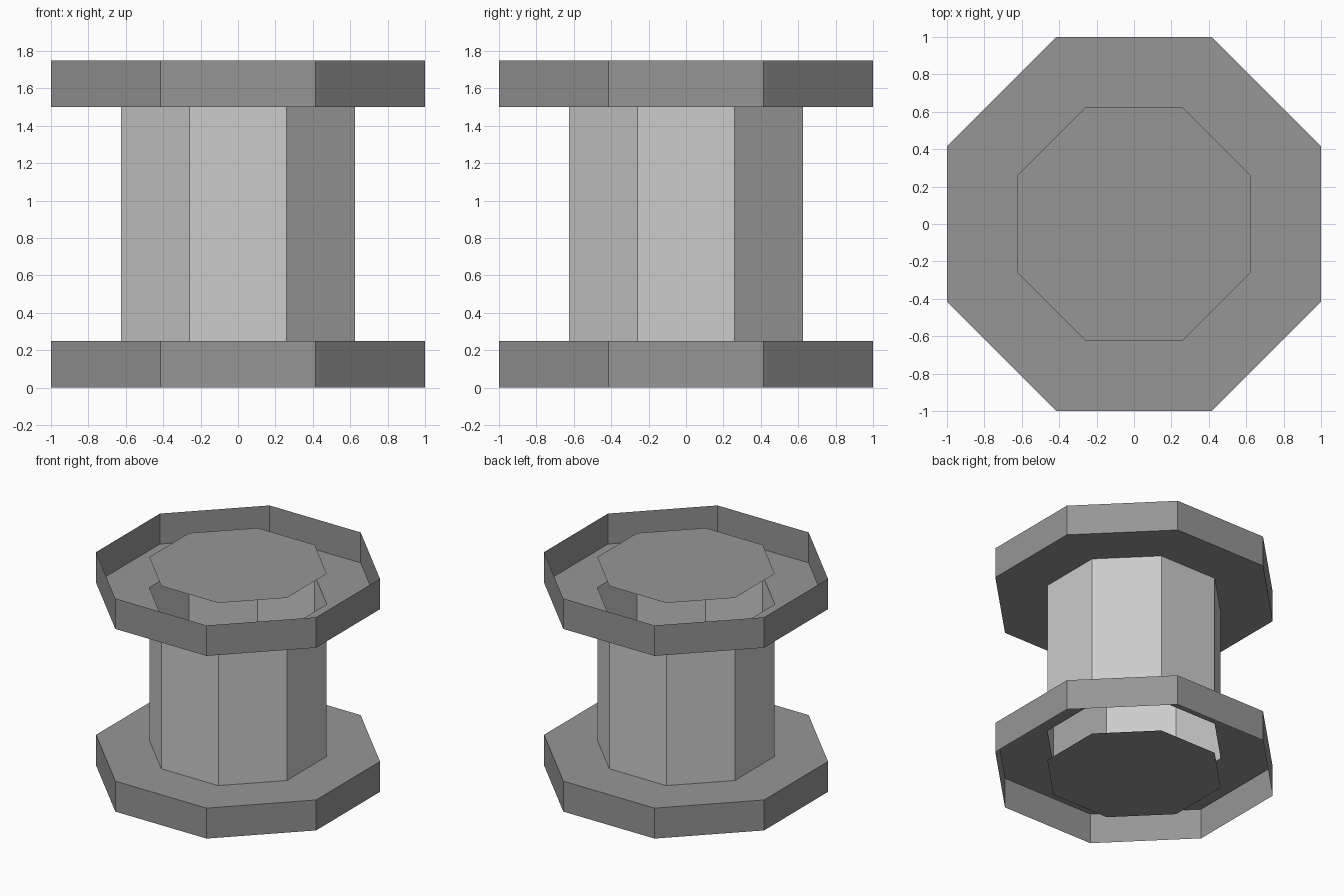
import bpy, bmesh, math

if "Cube" in bpy.data.objects:
    bpy.data.objects.remove(bpy.data.objects["Cube"])

OUTER, INNER = 1.0, 0.625      # distance from axis to flat sides
FLANGE, HEIGHT = 0.25, 1.75


def material(name, grey):
    m = bpy.data.materials.new(name)
    m.diffuse_color = (grey, grey, grey, 1)
    m.use_nodes = True
    m.node_tree.nodes["Principled BSDF"].inputs["Base Color"].default_value = m.diffuse_color
    return m


dark = material("dark grey", 0.305)
light = material("light grey", 0.604)


def octagon(bm, apothem, z):
    r = apothem / math.cos(math.pi / 8)
    return [bm.verts.new((r * math.cos(a), r * math.sin(a), z))
            for a in (math.pi / 8 + i * math.pi / 4 for i in range(8))]


def bridge(bm, a, b):
    for i in range(8):
        j = (i + 1) % 8
        bm.faces.new((a[i], a[j], b[j], b[i]))


def finish(bm, name, mat):
    me = bpy.data.meshes.new(name)
    bm.to_mesh(me)
    bm.free()
    me.materials.append(mat)
    bpy.context.collection.objects.link(bpy.data.objects.new(name, me))


# open tube between the flanges
bm = bmesh.new()
bridge(bm, octagon(bm, INNER, FLANGE), octagon(bm, INNER, HEIGHT - FLANGE))
finish(bm, "spool_core", light)

for side, z_out, z_in in (("bottom", 0, FLANGE), ("top", HEIGHT, HEIGHT - FLANGE)):
    # open flange: rim wall plus an inner plate with an octagonal hole
    bm = bmesh.new()
    edge, corner, hole = octagon(bm, OUTER, z_out), octagon(bm, OUTER, z_in), octagon(bm, INNER, z_in)
    bridge(bm, edge, corner)
    bridge(bm, corner, hole)
    if side == "top":
        bmesh.ops.reverse_faces(bm, faces=bm.faces[:])
    finish(bm, side + "_flange", dark)

    # flat cap, level with the outer edge of the rim
    bm = bmesh.new()
    face = bm.faces.new(octagon(bm, INNER, z_out))
    if side == "bottom":
        face.normal_flip()
    finish(bm, side + "_cap", dark)
